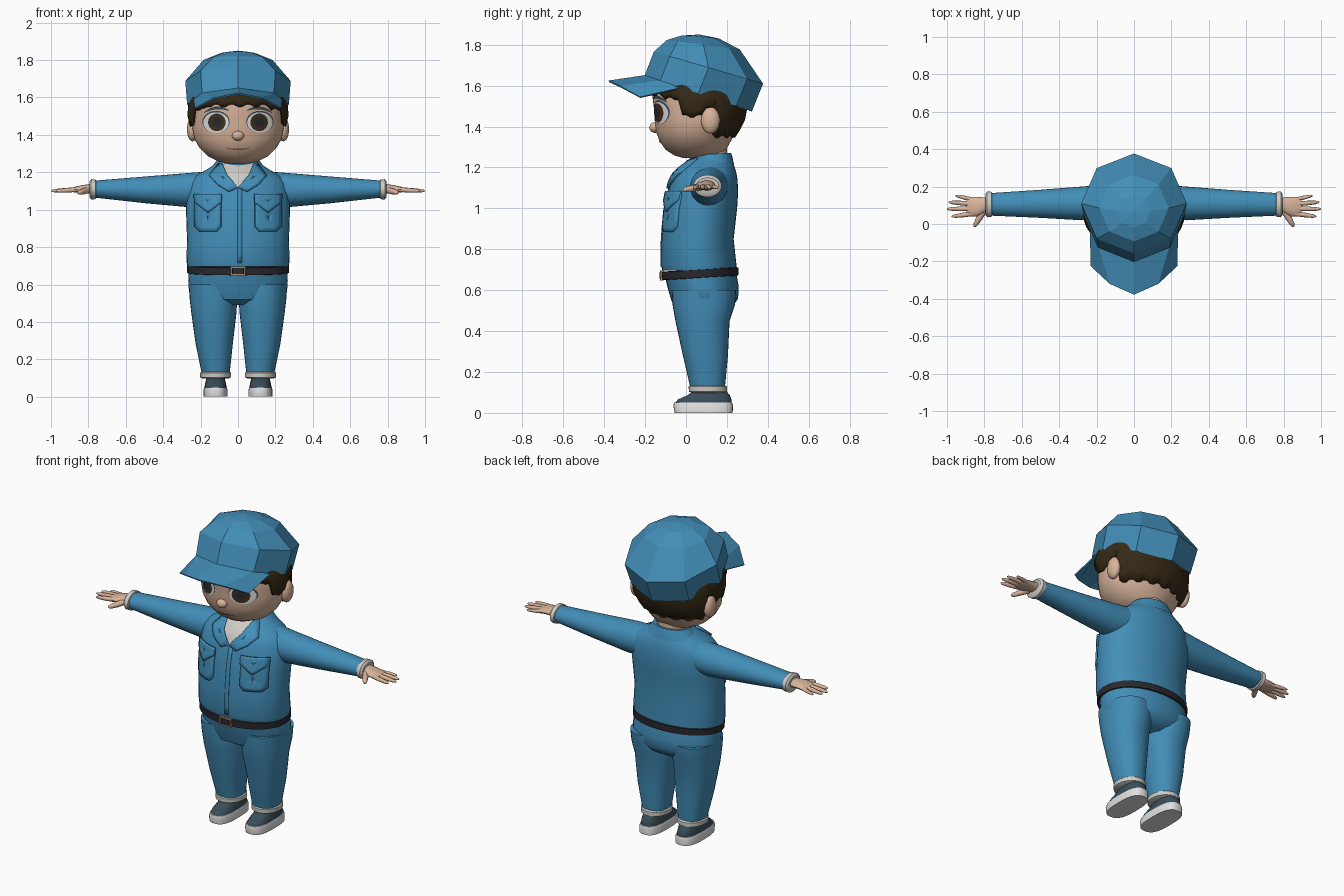
import bpy, bmesh, math
from mathutils import Vector
from mathutils.bvhtree import BVHTree

if "Cube" in bpy.data.objects:
    bpy.data.objects.remove(bpy.data.objects["Cube"])


def material(name, rgb):
    m = bpy.data.materials.new(name)
    m.diffuse_color = (*rgb, 1)
    m.use_nodes = True
    m.node_tree.nodes["Principled BSDF"].inputs["Base Color"].default_value = m.diffuse_color
    return m


BLUE = material("work_blue", (0.055, 0.27, 0.48))
SKIN = material("skin", (0.70, 0.46, 0.33))
HAIR = material("dark_brown_hair", (0.035, 0.022, 0.008))
CLOTH = material("off_white_cloth", (0.62, 0.60, 0.56))
BLACK = material("belt_black", (0.022, 0.022, 0.028))
SLATE = material("shoe_slate", (0.04, 0.075, 0.10))
WHITE = material("white", (0.75, 0.75, 0.75))
IRIS = material("iris_brown", (0.05, 0.03, 0.015))
BRASS = material("buckle_tan", (0.40, 0.27, 0.13))
LIP = material("lip_line", (0.28, 0.13, 0.09))


def grid(name, rows, mat, closed=True, caps=False, mirror=False, smooth=35, thick=0, front=False):
    """Skin rows of points into one surface."""
    bm = bmesh.new()
    vs = [[bm.verts.new(p) for p in r] for r in rows]
    n = len(rows[0])
    for a, b in zip(vs, vs[1:]):
        for i in range(n if closed else n - 1):
            j = (i + 1) % n
            bm.faces.new((a[i], a[j], b[j], b[i]))
    if caps:
        bm.faces.new(vs[0])
        bm.faces.new(vs[-1])
    bmesh.ops.remove_doubles(bm, verts=bm.verts, dist=1e-5)
    bmesh.ops.recalc_face_normals(bm, faces=bm.faces)
    if front and sum(f.normal.y * f.calc_area() for f in bm.faces) > 0:
        bmesh.ops.reverse_faces(bm, faces=bm.faces)
    me = bpy.data.meshes.new(name)
    bm.to_mesh(me)
    bm.free()
    me.materials.append(mat)
    if smooth:
        me.shade_smooth()
        me.set_sharp_from_angle(angle=math.radians(smooth))
    ob = bpy.data.objects.new(name, me)
    bpy.context.collection.objects.link(ob)
    if thick:
        s = ob.modifiers.new("thickness", "SOLIDIFY")
        s.thickness, s.offset = thick, -1
    if mirror:
        ob.modifiers.new("mirror", "MIRROR").use_clip = False
    return ob


def oval(a, x0, x1, y0, y1, p=2.0):
    c, s = math.cos(a), math.sin(a)
    f = lambda v: math.copysign(abs(v) ** (2 / p), v)
    return (x0 + x1) / 2 + (x1 - x0) / 2 * f(c), (y0 + y1) / 2 + (y1 - y0) / 2 * f(s)


def loft(name, rings, mat, n=32, p=2.0, slope=0, along_x=False, **kw):
    """Rings are (height, u0, u1, v0, v1); slope tilts them to the back."""
    rows = []
    for w, *box in rings:
        row = []
        for i in range(n):
            u, v = oval(2 * math.pi * i / n, *box, p)
            row.append((w, u, v) if along_x else (u, v, w + slope * (v - 0.07)))
        rows.append(row)
    return grid(name, rows, mat, caps=True, **kw)


def sym(rings):
    return [(z, -r, r, y0, y1) for z, r, y0, y1 in rings]


def ball(name, c, r, mat, mirror=False):
    rows = [[(c[0] + r[0] * math.sin(t) * math.cos(a), c[1] + r[1] * math.sin(t) * math.sin(a),
              c[2] + r[2] * math.cos(t)) for a in [i * math.pi / 10 for i in range(20)]]
            for t in [k * math.pi / 12 for k in range(13)]]
    return grid(name, rows, mat, mirror=mirror, smooth=60)


def tube(name, a, b, r, mat):
    a, b = Vector(a), Vector(b)
    d = (b - a).normalized()
    u = d.cross(Vector((0, 0, 1))).normalized()
    v = d.cross(u)
    rows = [[a.lerp(b, t) + (u * math.cos(k * math.pi / 5) + v * math.sin(k * math.pi / 5)) * r * q
             for k in range(10)] for t, q in ((0, 1), (0.5, 0.95), (0.82, 0.75), (0.95, 0.5), (1, 0.12))]
    return grid(name, rows, mat, caps=True, mirror=True, smooth=60)


def surface(ob):
    return BVHTree.FromPolygons([v.co for v in ob.data.vertices], [p.vertices for p in ob.data.polygons])


def plate(name, rows, target, off, mat, closed=True, mirror=True, thick=0):
    """Project flat (x, z) rows onto the front of a surface."""
    out, y = [], 0
    for r in rows:
        row = []
        for x, z in r:
            hit = target.ray_cast(Vector((x, -1, z)), Vector((0, 1, 0)))[0]
            y = hit.y if hit else y
            row.append((x, y - off, z))
        out.append(row)
    return grid(name, out, mat, closed=closed, mirror=mirror, thick=thick, front=True)


def fan(outline, sub=4):
    n = len(outline)
    pts = [Vector(outline[i]).lerp(Vector(outline[(i + 1) % n]), k / sub) for i in range(n) for k in range(sub)]
    c = sum(pts, Vector((0, 0))) / len(pts)
    return [[c.lerp(p, k) for p in pts] for k in (0.01, 0.35, 0.7, 1)]


def disc(x, z, rx, rz):
    return fan([oval(i * math.pi / 14, x - rx, x + rx, z - rz, z + rz) for i in range(28)], 1)


# jacket body, sleeves and cuffs
jacket = loft("jacket", sym([(0.695, .27, -.115, .245), (0.72, .275, -.122, .247), (0.85, .273, -.12, .233),
              (1.0, .278, -.105, .25), (1.08, .275, -.088, .255), (1.14, .262, -.07, .252), (1.18, .23, -.05, .245),
              (1.21, .175, -.02, .235), (1.24, .13, .015, .222), (1.26, .11, .035, .215)]), BLUE, p=2.1, n=40)
loft("sleeve", [(.15, .03, .21, 1.02, 1.205), (.28, .02, .2, 1.015, 1.195), (.5, .033, .183, 1.035, 1.177),
                (.77, .045, .165, 1.065, 1.155)], BLUE, along_x=True, mirror=True)
loft("sleeve_cuff", [(.757, .05, .16, 1.07, 1.15), (.762, .038, .172, 1.056, 1.162), (.785, .036, .174, 1.055, 1.163),
                     (.795, .05, .16, 1.07, 1.15)], CLOTH, along_x=True, mirror=True)
chest = surface(jacket)

# undershirt, collar, placket and chest pockets
plate("undershirt", fan([(0, 1.12), (.085, 1.2), (.095, 1.25), (0, 1.235), (-.095, 1.25), (-.085, 1.2)]),
      chest, .004, CLOTH, mirror=False)
plate("collar_leaf", fan([(0, 1.12), (.05, 1.098), (.11, 1.135), (.155, 1.185), (.105, 1.25), (.082, 1.245),
                          (.06, 1.19)]), chest, .016, BLUE, thick=.012)
loft("collar_stand", sym([(1.2, .16, .03, .236), (1.245, .125, .035, .226), (1.262, .112, .045, .22),
                          (1.262, .095, .05, .205), (1.22, .09, .06, .2)]), BLUE, slope=.06)
plate("placket", [[(-.002, z), (.022, z)] for z in [.715 + i * .05 for i in range(9)]], chest, .004, BLUE,
      closed=False, mirror=False, thick=.006)
plate("pocket", fan([(.092, 1.07), (.235, 1.07), (.235, .91), (.21, .885), (.115, .885), (.092, .91)]),
      chest, .014, BLUE, thick=.016)
plate("pocket_flap", fan([(.088, 1.085), (.238, 1.085), (.235, 1.04), (.163, .985), (.09, 1.04)]),
      chest, .024, BLUE, thick=.012)

# belt and buckle
loft("belt", sym([(.66, .262, -.108, .246), (.662, .272, -.118, .256), (.7, .274, -.12, .256), (.702, .264, -.11, .246)]),
     BLACK, p=2.1, slope=.06)
for nm, w, h, y, m in (("buckle", .04, .025, -.127, BRASS), ("buckle_centre", .031, .017, -.130, BLACK)):
    loft(nm, [(.672 - h, -w, w, y, -.11), (.672 + h, -w, w, y, -.11)], m, p=12)

# trousers
loft("trouser_hips", sym([(.69, .262, -.108, .245), (.62, .266, -.092, .257), (.56, .262, -.075, .255),
                          (.52, .235, -.06, .23), (.49, .15, -.01, .18)]), BLUE, p=2.1)
loft("trouser_leg", [(.6, .02, .262, -.07, .245), (.53, .004, .259, -.066, .24), (.45, .008, .25, -.052, .213),
                     (.28, .028, .226, -.015, .205), (.12, .045, .193, .022, .19)], BLUE, p=2.2, mirror=True)
loft("trouser_cuff", [(.098, .05, .19, .03, .185), (.104, .037, .202, .014, .2), (.128, .036, .203, .013, .2),
                      (.136, .048, .192, .022, .19)], CLOTH, mirror=True)

# shoes
loft("shoe_sole", [(0, .055, .185, -.055, .228), (.035, .055, .185, -.062, .23), (.05, .06, .18, -.058, .226)],
     WHITE, p=2.8, mirror=True)
loft("shoe_upper", [(.045, .06, .18, -.055, .224), (.065, .063, .177, -.04, .222), (.085, .068, .172, .005, .215),
                    (.115, .075, .165, .05, .19)], SLATE, p=2.5, mirror=True)

# hands
loft("wrist", [(.76, .065, .145, 1.085, 1.14), (.8, .062, .142, 1.088, 1.136), (.84, .04, .145, 1.09, 1.13),
               (.875, .04, .145, 1.092, 1.122), (.895, .055, .135, 1.097, 1.115)], SKIN, n=20, along_x=True, mirror=True)
for nm, a, b, r in (("index_finger", (.86, .055, 1.107), (.975, .04, 1.1), .013),
                    ("middle_finger", (.86, .082, 1.108), (1.0, .08, 1.1), .013),
                    ("ring_finger", (.86, .107, 1.108), (.992, .117, 1.1), .013),
                    ("little_finger", (.86, .13, 1.107), (.955, .152, 1.1), .011),
                    ("thumb", (.8, .075, 1.105), (.855, -.015, 1.09), .017)):
    tube(nm, a, b, r, SKIN)

# neck and head
loft("neck", sym([(1.17, .09, .055, .2), (1.25, .086, .05, .2), (1.36, .085, .04, .2)]), SKIN)
HEAD = [(1.245, .05, -.01, .12), (1.258, .105, -.055, .165), (1.285, .16, -.098, .195), (1.33, .206, -.13, .22),
        (1.38, .234, -.148, .245), (1.44, .246, -.154, .265), (1.5, .245, -.158, .275), (1.56, .24, -.166, .28),
        (1.62, .22, -.155, .265), (1.7, .15, -.08, .2)]
head = loft("head", sym(HEAD), SKIN, n=48, smooth=70)
face = surface(head)
ball("nose", (0, -.152, 1.395), (.032, .027, .026), SKIN)
ball("ear", (.243, .12, 1.43), (.03, .046, .065), SKIN, True)

# eyes, brows and mouth
plate("eye_lash", disc(.117, 1.470, .073, .059), face, .0015, SLATE)
plate("eye_white", disc(.117, 1.466, .068, .055), face, .004, WHITE)
plate("iris", disc(.113, 1.467, .047, .047), face, .0065, IRIS)
plate("pupil", disc(.113, 1.467, .025, .025), face, .0085, BLACK)
ts = [i / 10 for i in range(11)]
arc = lambda t: 4 * t * (1 - t)
plate("brow", [[(.048 + .135 * t, 1.53 - .012 * t + .02 * arc(t) + s * (.002 + .006 * arc(t))) for t in ts]
               for s in (-1, 1)], face, .005, SLATE, closed=False)
plate("mouth", [[(-.065 + .13 * t, 1.332 - .01 * arc(t) + s * (.001 + .003 * arc(t))) for t in ts]
                for s in (-1, 1)], face, .004, LIP, closed=False, mirror=False)


# hair: a shell just outside the head with a lower edge that follows the hairline
def head_box(z, grow):
    for a, b in zip(HEAD, HEAD[1:]):
        if z <= b[0]:
            t = (z - a[0]) / (b[0] - a[0])
            r, y0, y1 = (a[k] + (b[k] - a[k]) * t for k in (1, 2, 3))
            return -r - grow, r + grow, y0 - grow * .7, y1 + grow


def hairline(i, n):
    s = math.sin(2 * math.pi * i / n)        # -1 front, +1 back
    zig = .012 * (i % 4 < 2)
    if s < -.75:
        return 1.55 + zig
    if s < -.4:
        return 1.53 + zig
    if s < .1:
        return 1.445 + zig
    return 1.49 if s < .42 else 1.345 + zig


N = 72
rows = []
for k in range(8):
    row = []
    for i in range(N):
        lo = hairline(i, N)
        z = lo + (1.64 - lo) * k / 7
        x, y = oval(2 * math.pi * i / N, *head_box(z, .012 + .014 * min(1, k / 2)))
        row.append((x, y, z))
    rows.append(row)
grid("hair", rows, HAIR, thick=.015, smooth=40)

# cap crown: eight-sided tilted rings (centre y, centre z, x radius, y radius, slope)
rows = []
for cy, cz, rx, ry, sl in ((.06, 1.562, .272, .262, .337), (.11, 1.688, .282, .267, .294), (.085, 1.80, .185, .178, .13),
                           (.07, 1.838, .09, .09, .08), (.065, 1.85, 0, 0, 0)):
    rows.append([(rx * math.cos(a), cy + ry * math.sin(a), cz - sl * ry * math.sin(a))
                 for a in [i * math.pi / 4 for i in range(8)]])
grid("cap_crown", rows, BLUE, smooth=0)

# cap brim
inner = [(.236, -.02, 1.592), (.19, -.12, 1.626), (0, -.195, 1.652)]
outer = [(.232, -.225, 1.545), (.13, -.32, 1.598), (0, -.378, 1.625)]
both = lambda r: r + [(-x, y, z) for x, y, z in r[-2::-1]]
grid("cap_brim", [both(inner), both(outer)], BLUE, closed=False, smooth=0, thick=.008)
